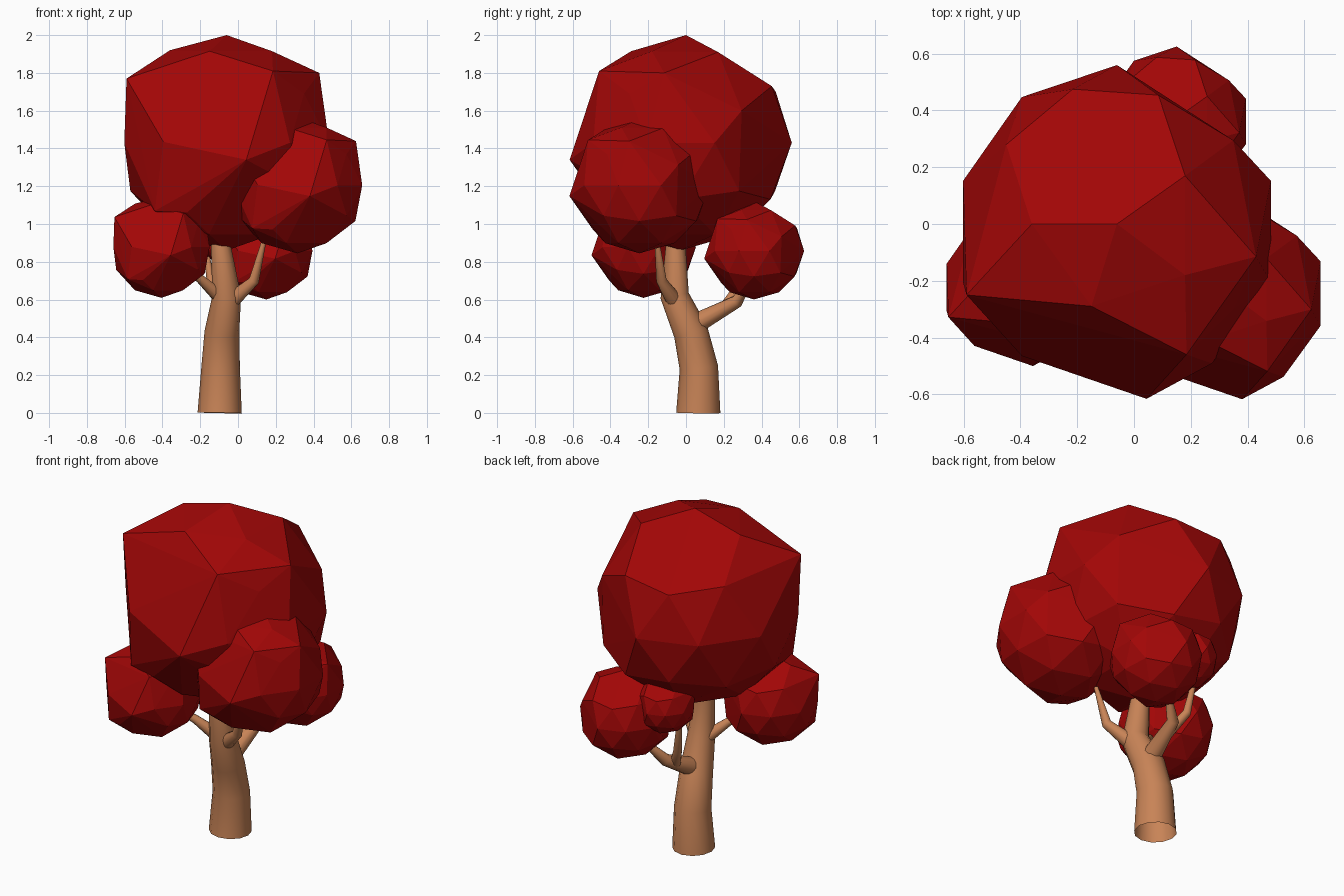
import bpy, bmesh, math
from mathutils import Vector

if "Cube" in bpy.data.objects:
    bpy.data.objects.remove(bpy.data.objects["Cube"])


def material(name, rgb):
    m = bpy.data.materials.new(name)
    m.diffuse_color = (*rgb, 1)
    m.use_nodes = True
    m.node_tree.nodes["Principled BSDF"].inputs["Base Color"].default_value = m.diffuse_color
    return m


RED = material("red_leaves", (0.36, 0.002, 0.002))
BARK = material("bark", (0.58, 0.23, 0.095))

# Foliage template: an icosphere underside with an irregular, chunky crown
CENTRE = Vector((-0.06, -0.03, 1.43))
CROWN = [
    (-0.06, 0.00, 2.00), (-0.36, 0.00, 1.92), (-0.15, -0.29, 1.915),
    (0.18, -0.18, 1.915), (0.185, -0.46, 1.81), (0.35, -0.30, 1.69),
    (0.43, -0.115, 1.80), (0.18, 0.17, 1.91), (0.086, 0.454, 1.73),
    (-0.216, 0.475, 1.70), (-0.45, 0.28, 1.74), (-0.59, -0.25, 1.77),
    (0.044, -0.616, 1.34), (-0.395, -0.465, 1.435), (0.35, 0.295, 1.60),
    (0.465, -0.05, 1.52), (-0.44, -0.385, 1.07), (-0.27, -0.42, 1.06),
]
# Icosphere corners that are replaced: (angle in degrees, height / radius)
PUSHED_IN = [(54, 0.0), (234, 0.0), (270, 0.0), (252, -0.447), (288, -0.526),
             (216, -0.526)]


def foliage(name, centre, scale):
    bm = bmesh.new()
    bmesh.ops.create_icosphere(bm, subdivisions=2, radius=0.57)
    pts = [Vector(p) - CENTRE for p in CROWN]
    for v in bm.verts:
        ang = math.degrees(math.atan2(v.co.y, v.co.x)) % 360
        dent = any(abs(ang - a) < 4 and abs(v.co.z / 0.57 - h) < 0.05
                   for a, h in PUSHED_IN)
        if v.co.z < 0.05 and not dent:
            stretch = 1.035 if v.co.y > 0 else 1.0
            pts.append(Vector((v.co.x, v.co.y * stretch, v.co.z)))
    bm.free()
    bm = bmesh.new()
    for p in pts:
        bm.verts.new(p * scale + Vector(centre))
    bmesh.ops.convex_hull(bm, input=bm.verts[:])
    loose = [v for v in bm.verts if not v.link_faces]
    bmesh.ops.delete(bm, geom=loose, context='VERTS')
    bmesh.ops.recalc_face_normals(bm, faces=bm.faces[:])
    me = bpy.data.meshes.new(name)
    bm.to_mesh(me)
    bm.free()
    me.materials.append(RED)
    bpy.context.collection.objects.link(bpy.data.objects.new(name, me))


def limb(name, points):
    """Tapered tube through (x, y, z, radius) points."""
    cu = bpy.data.curves.new(name, 'CURVE')
    cu.dimensions = '3D'
    cu.bevel_depth = 1.0
    cu.bevel_resolution = 4
    sp = cu.splines.new('POLY')
    sp.points.add(len(points) - 1)
    for p, (x, y, z, r) in zip(sp.points, points):
        p.co = (x, y, z, 1)
        p.radius = r
    cu.materials.append(BARK)
    ob = bpy.data.objects.new(name, cu)
    bpy.context.collection.objects.link(ob)
    bpy.ops.object.select_all(action='DESELECT')
    ob.select_set(True)
    bpy.context.view_layer.objects.active = ob
    bpy.ops.object.convert(target='MESH')
    bpy.ops.object.shade_smooth_by_angle(angle=math.radians(60))


# Foliage clumps
foliage("main_foliage", CENTRE, 1.0)
foliage("right_foliage", (0.315, -0.247, 1.205), 0.632)
foliage("left_foliage", (-0.405, -0.225, 0.877), 0.47)
foliage("back_foliage", (0.15, 0.36, 0.857), 0.45)
foliage("small_foliage", (-0.095, 0.335, 0.965), 0.29)

# Trunk and branches
limb("trunk", [(-0.097, 0.065, 0, 0.117), (-0.092, 0.068, 0.24, 0.102),
               (-0.085, 0.025, 0.43, 0.092), (-0.06, -0.06, 0.62, 0.076),
               (-0.09, -0.055, 0.88, 0.053), (-0.09, -0.05, 1.05, 0.045)])
limb("right_branch", [(-0.075, -0.04, 0.56, 0.05), (0.085, -0.13, 0.70, 0.028),
                      (0.14, -0.155, 0.92, 0.012)])
limb("left_branch", [(-0.07, -0.04, 0.59, 0.042), (-0.20, -0.12, 0.71, 0.024),
                     (-0.33, -0.20, 0.80, 0.012)])
limb("back_branch", [(-0.083, -0.01, 0.44, 0.06), (-0.05, 0.27, 0.59, 0.034),
                     (0.06, 0.35, 0.72, 0.014)])
limb("small_branch", [(-0.07, 0.20, 0.55, 0.03), (-0.14, 0.28, 0.67, 0.024),
                      (-0.175, 0.31, 0.90, 0.012)])
